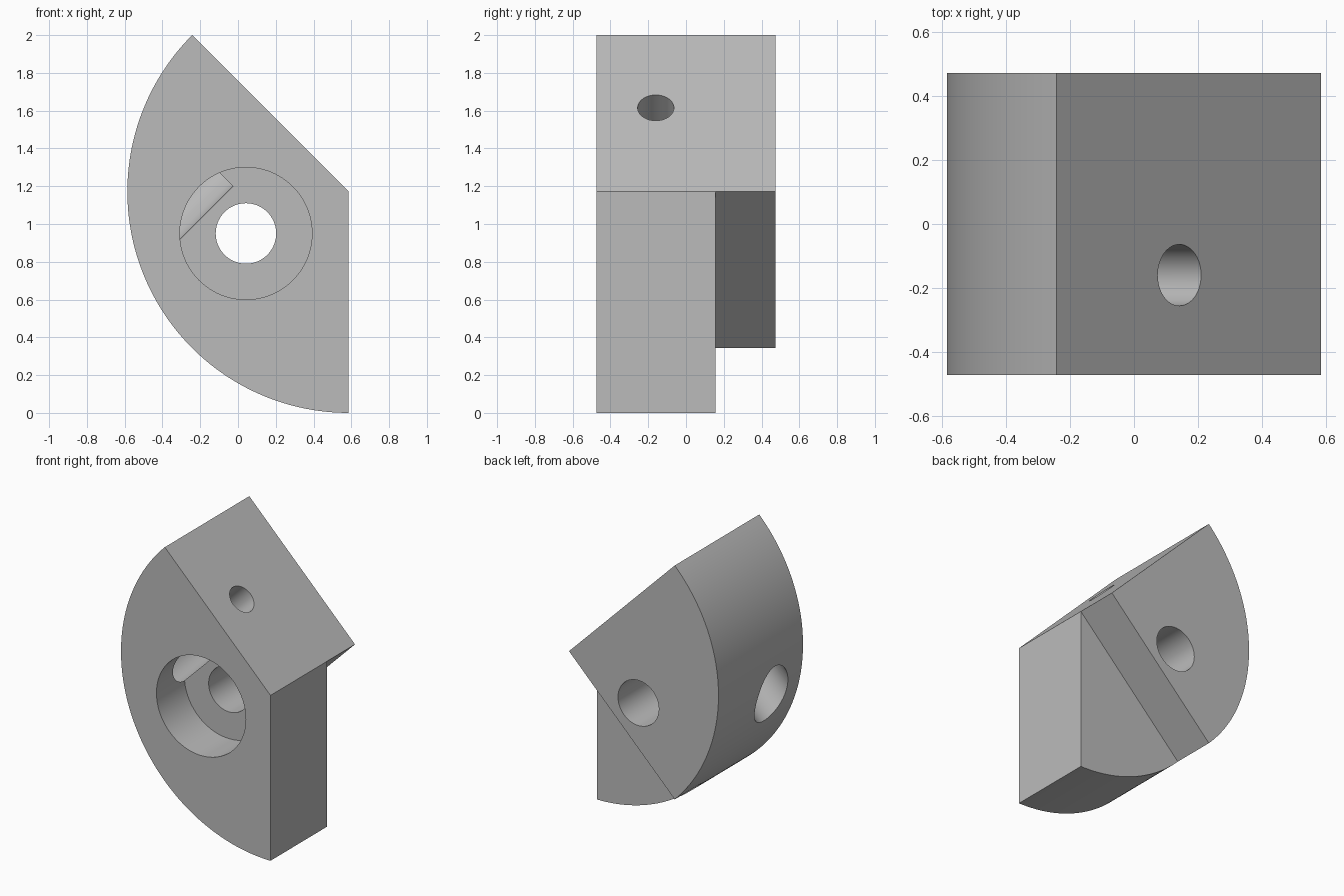
import bpy, bmesh, math
from mathutils import Vector

if "Cube" in bpy.data.objects:
    bpy.data.objects.remove(bpy.data.objects["Cube"], do_unlink=True)

R = 2 / (1 + math.sqrt(0.5))   # radius of the rounded outline
CX, CZ = R / 2, R              # corner where the flat sides meet
HALF = 0.473                   # half thickness
STEP_Y = 0.157                 # where the rear step begins
BORE_Y = -0.16                 # counterbore floor and cross hole height

grey = bpy.data.materials.new("plain grey")
grey.use_nodes = True
colour = (0.5, 0.5, 0.5, 1)
grey.diffuse_color = colour
grey.node_tree.nodes["Principled BSDF"].inputs["Base Color"].default_value = colour


def finish(name, bm):
    bmesh.ops.recalc_face_normals(bm, faces=bm.faces)
    mesh = bpy.data.meshes.new(name)
    bm.to_mesh(mesh)
    bm.free()
    mesh.materials.append(grey)
    obj = bpy.data.objects.new(name, mesh)
    bpy.context.scene.collection.objects.link(obj)
    return obj


def prism(name, outline, y0, y1):
    """Extrude an x-z outline from y0 to y1."""
    bm = bmesh.new()
    face = bm.faces.new([bm.verts.new((x, y0, z)) for x, z in outline])
    new = bmesh.ops.extrude_face_region(bm, geom=[face])["geom"]
    moved = [v for v in new if isinstance(v, bmesh.types.BMVert)]
    bmesh.ops.translate(bm, verts=moved, vec=(0, y1 - y0, 0))
    return finish(name, bm)


def rod(name, start, end, radius):
    """Cylinder between two points."""
    start, end = Vector(start), Vector(end)
    bm = bmesh.new()
    bmesh.ops.create_cone(bm, cap_ends=True, segments=96, radius1=radius,
                          radius2=radius, depth=(end - start).length)
    turn = (end - start).to_track_quat("Z", "Y").to_matrix().to_4x4()
    bm.transform(turn)
    bmesh.ops.translate(bm, verts=bm.verts, vec=(start + end) / 2)
    return finish(name, bm)


# Sector-shaped body with a flat vertical side and a sloping top
arc = [math.radians(135 + 135 * i / 96) for i in range(97)]
outline = [(CX, CZ)] + [(CX + R * math.cos(a), CZ + R * math.sin(a)) for a in arc]
body = prism("clamp_body", outline, -HALF, HALF)

# Rear step: remove everything below the diagonal
wedge = prism("step_cutter", [(CX + 1, CZ + 1), (CX - 2, CZ - 2), (CX + 1, CZ - 2)],
              STEP_Y, 1)

# Main hole with counterbore, and the stepped diagonal cross hole
hx, hz = 0.042, 0.95
bore = rod("counterbore_cutter", (hx, -1, hz), (hx, BORE_Y, hz), 0.35)
hole = rod("through_hole_cutter", (hx, -0.3, hz), (hx, 1, hz), 0.16)


def on_axis(t):
    return (0.142 - t, BORE_Y, 1.615 - t)


narrow = rod("narrow_cross_cutter", on_axis(-0.3), on_axis(0.4), 0.096)
wide = rod("wide_cross_cutter", on_axis(0.292), on_axis(1.2), 0.175)

# Cut each void in turn, then bake the result
cutters = [wedge, bore, hole, narrow, wide]
for cutter in cutters:
    cutter.hide_render = True
    mod = body.modifiers.new(cutter.name, "BOOLEAN")
    mod.operation = "DIFFERENCE"
    mod.solver = "EXACT"
    mod.object = cutter
graph = bpy.context.evaluated_depsgraph_get()
body.data = bpy.data.meshes.new_from_object(body.evaluated_get(graph))
body.modifiers.clear()
for cutter in cutters:
    bpy.data.objects.remove(cutter, do_unlink=True)

# Smooth the curved walls and keep the edges sharp
bpy.ops.object.select_all(action="DESELECT")
body.select_set(True)
bpy.context.view_layer.objects.active = body
bpy.ops.object.shade_smooth_by_angle(angle=math.radians(25))
